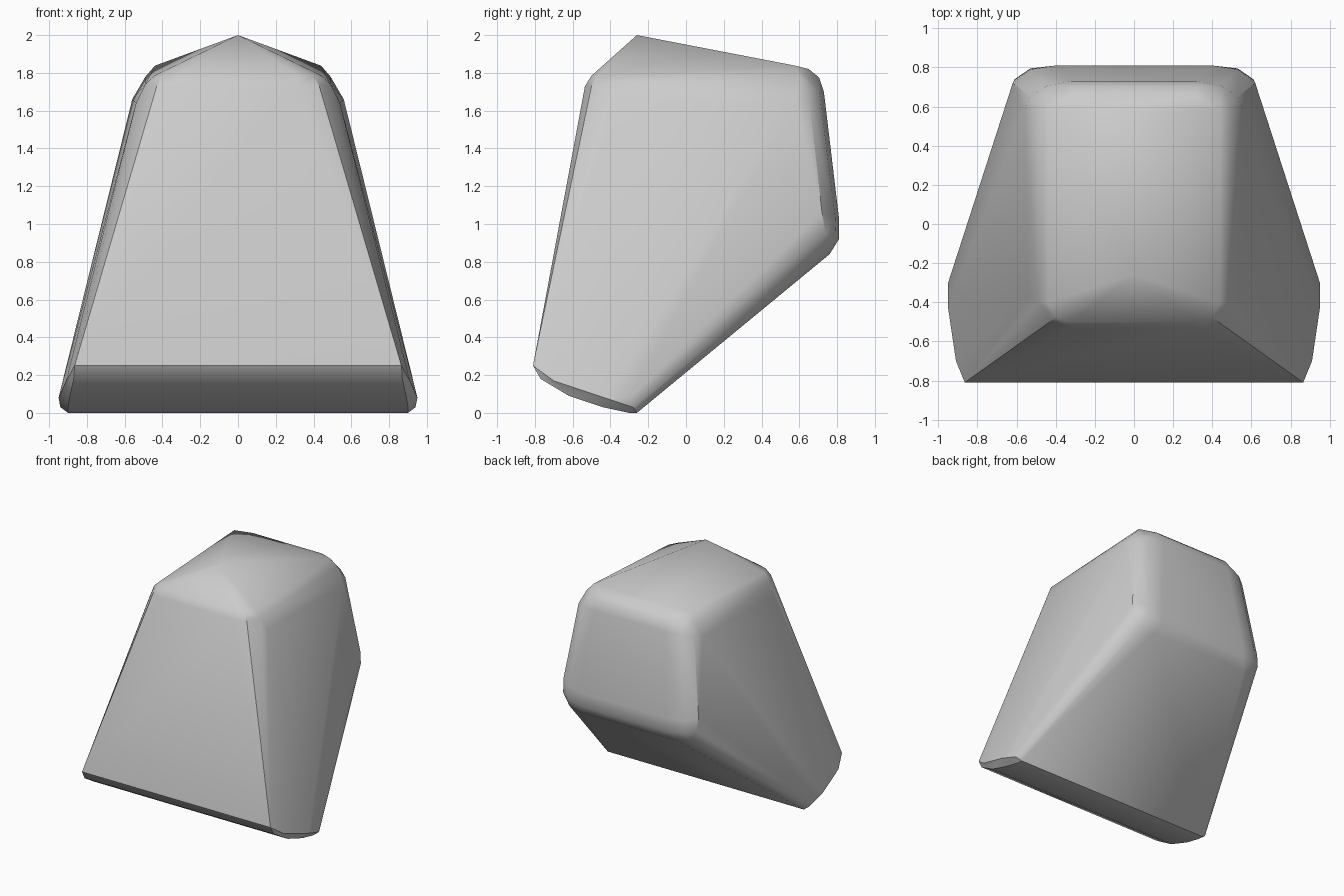
import bpy, bmesh
from math import radians

if "Cube" in bpy.data.objects:
    bpy.data.objects.remove(bpy.data.objects["Cube"])

# Rounded corner points of the right half, grouped by corner
front_top = [(.32, -.50, 1.785), (.40, -.475, 1.785), (.44, -.40, 1.787),
             (.32, -.535, 1.73), (.43, -.50, 1.73), (.49, -.40, 1.74),
             (.46, -.49, 1.65), (.54, -.38, 1.64)]
back_top = [(.44, .58, 1.838), (.49, .60, 1.78), (.56, .58, 1.66),
            (.32, .65, 1.82), (.32, .705, 1.775), (.32, .73, 1.70),
            (.45, .705, 1.70), (.53, .65, 1.68)]
back_low = [(.40, .81, 1.03), (.53, .79, 1.04), (.62, .72, 1.06),
            (.40, .81, .92), (.53, .795, .94), (.61, .74, .95),
            (.45, .76, .84), (.56, .73, .85)]
base = [(.90, -.26, 0), (.94, -.28, .03), (.95, -.30, .08),
        (.95, -.43, .08), (.90, -.30, 0), (.90, -.44, .03),
        (.89, -.62, .09), (.91, -.70, .17), (.87, -.77, .18),
        (.865, -.81, .25)]
apex = (0, -.26, 2)

# Mirror across x and wrap in a convex skin
bm = bmesh.new()
bm.verts.new(apex)
for x, y, z in front_top + back_top + back_low + base:
    for side in (1, -1):
        bm.verts.new((side * x, y, z))
hull = bmesh.ops.convex_hull(bm, input=bm.verts[:])
spare = {g for g in hull["geom_interior"] + hull["geom_unused"]
         if isinstance(g, bmesh.types.BMVert)}
bmesh.ops.delete(bm, geom=list(spare), context='VERTS')
bmesh.ops.dissolve_limit(bm, angle_limit=radians(1), verts=bm.verts[:], edges=bm.edges[:])
bmesh.ops.recalc_face_normals(bm, faces=bm.faces[:])

mesh = bpy.data.meshes.new("faceted_block")
bm.to_mesh(mesh)
bm.free()
block = bpy.data.objects.new("faceted_block", mesh)
bpy.context.collection.objects.link(block)

# Soft shading on the rounded edges
bpy.context.view_layer.objects.active = block
block.select_set(True)
bpy.ops.object.shade_smooth_by_angle(angle=radians(30))
